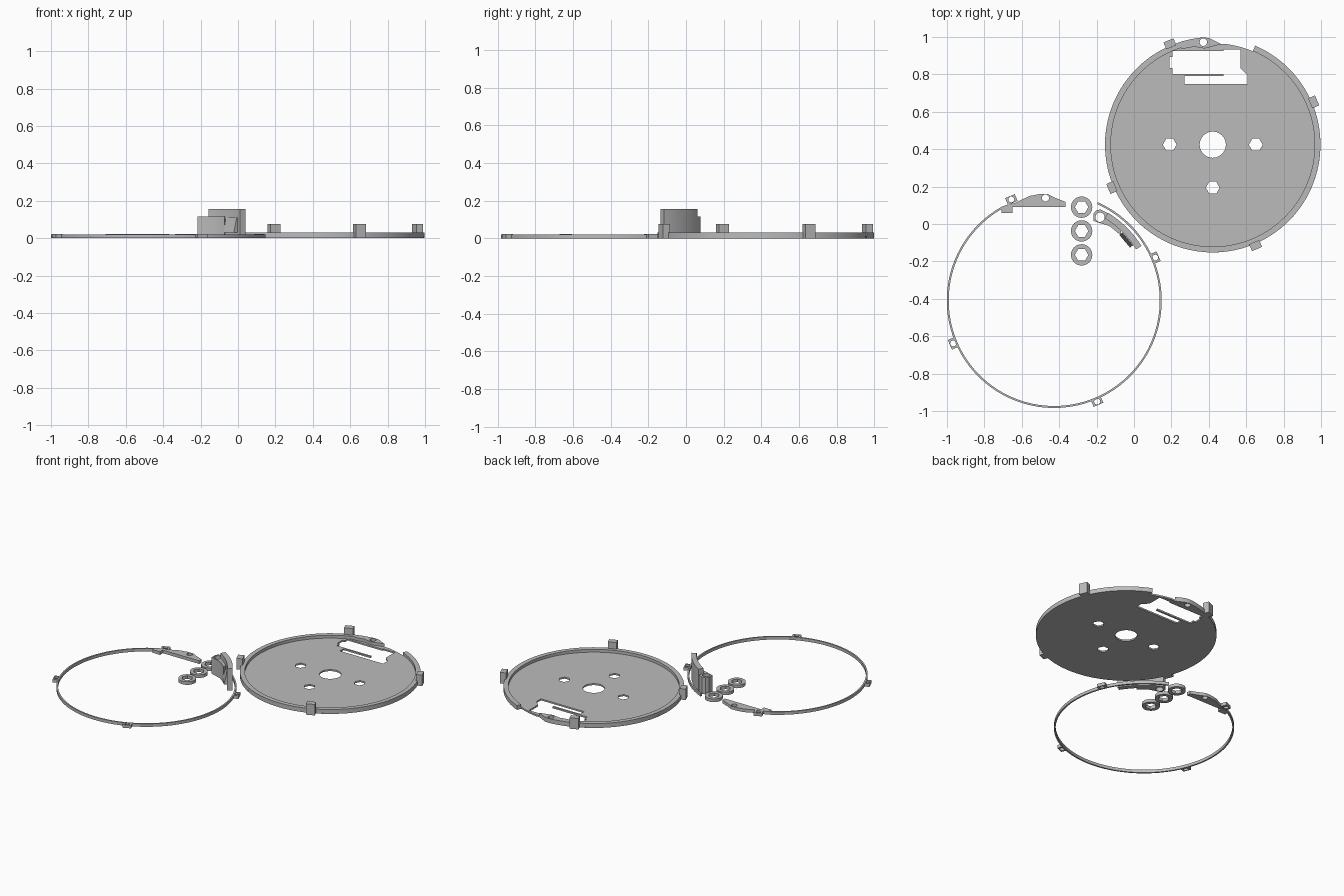
import bpy, bmesh, math

if "Cube" in bpy.data.objects:
    bpy.data.objects.remove(bpy.data.objects["Cube"])

grey = bpy.data.materials.new("plain grey")
grey.diffuse_color = (0.5, 0.5, 0.5, 1)
grey.use_nodes = True
grey.node_tree.nodes["Principled BSDF"].inputs["Base Color"].default_value = grey.diffuse_color

DISC = (0.421, 0.424)
RING = (-0.4265, -0.409)
TAB_ANGLES = [23, 113, 203, 293]


def polar(c, r, deg):
    a = math.radians(deg)
    return (c[0] + r * math.cos(a), c[1] + r * math.sin(a))


def arc(c, r, a0, a1, n):
    return [polar(c, r, a0 + (a1 - a0) * i / n) for i in range(n + 1)]


def circle(c, r, n=32):
    return [polar(c, r, 360 * i / n) for i in range(n)]


def band(c, r0, r1, a0, a1, n):
    return arc(c, r1, a0, a1, n) + arc(c, r0, a1, a0, n)


def tab(c, r0, r1, half, deg):
    a = math.radians(deg)
    u, v = (math.cos(a), math.sin(a)), (-math.sin(a), math.cos(a))
    return [(c[0] + r * u[0] + t * v[0], c[1] + r * u[1] + t * v[1])
            for r, t in ((r0, -half), (r1, -half), (r1, half), (r0, half))]


def finish(ob):
    bm = bmesh.new()
    bm.from_mesh(ob.data)
    bmesh.ops.remove_doubles(bm, verts=bm.verts, dist=1e-5)
    bmesh.ops.recalc_face_normals(bm, faces=bm.faces)
    bm.to_mesh(ob.data)
    bm.free()
    ob.data.materials.clear()
    ob.data.materials.append(grey)
    bpy.ops.object.select_all(action='DESELECT')
    ob.select_set(True)
    bpy.context.view_layer.objects.active = ob
    bpy.ops.object.shade_smooth_by_angle(angle=math.radians(25))


def plate(name, z0, z1, *loops):
    """Extrude an outline (first loop) with holes (other loops)."""
    cu = bpy.data.curves.new(name, 'CURVE')
    cu.dimensions = '2D'
    cu.fill_mode = 'BOTH'
    cu.extrude = (z1 - z0) / 2
    for loop in loops:
        s = cu.splines.new('POLY')
        s.points.add(len(loop) - 1)
        for p, (x, y) in zip(s.points, loop):
            p.co = (x, y, 0, 1)
        s.use_cyclic_u = True
    ob = bpy.data.objects.new(name, cu)
    ob.location.z = (z0 + z1) / 2
    bpy.context.collection.objects.link(ob)
    bpy.ops.object.select_all(action='DESELECT')
    ob.select_set(True)
    bpy.context.view_layer.objects.active = ob
    bpy.ops.object.convert(target='MESH')
    finish(bpy.context.view_layer.objects.active)


# --- Base disc: floor with windows and holes, recessed where the rim is open
window = [(.206, .924), (.478, .924), (.478, .933), (.569, .933), (.569, .833),
          (.606, .796), (.606, .748), (.27, .748), (.27, .79), (.478, .79),
          (.478, .803), (.206, .803), (.206, .833), (.19, .833), (.19, .892),
          (.206, .892)]
lug_tip = [(.403, .994), (.467, .962)]
lug_hole = circle((.371, .972), .02, 20)
hexes = [circle((DISC[0] + dx, DISC[1] + dy), .037, 6)
         for dx, dy in ((-.23, 0), (.23, 0), (0, -.23))]
floor = arc(DISC, .576, 95 - 360, 66.8, 110)
floor += arc(DISC, .543, 66.8, 82, 6) + lug_tip[::-1]
plate("disc_floor", 0, .011, floor, window, circle(DISC, .07, 40), lug_hole, *hexes)

# Raised rim and the screw lug at its open end
plate("disc_rim", .011, .031, band(DISC, .545, .576, 107 - 360, 66.8, 108))
lug = arc(DISC, .576, 107, 95, 5) + lug_tip + [(.377, .938), (.323, .948), (.254, .935)]
plate("disc_lug", .011, .031, lug, lug_hole)

# Upright tabs round the disc
for a in TAB_ANGLES:
    plate("disc_tab", 0, .077, tab(DISC, .566, .606, .029, a))

# --- Thin retaining ring with drilled tabs
plate("ring_band", 0, .021, band(RING, .564, .5745, 119 - 360, 66, 112))
for a in TAB_ANGLES:
    plate("ring_tab", 0, .022, tab(RING, .567, .606, .028, a),
          circle(polar(RING, .587, a), .016, 12))

# Screw arm at the ring's end
arm = [(-.708, .059), (-.708, .091), (-.686, .101), (-.638, .112), (-.558, .15),
       (-.505, .16), (-.462, .16), (-.419, .139), (-.366, .118), (-.366, .091),
       (-.649, .091), (-.649, .059)]
plate("ring_arm", 0, .022, arm, circle((-.473, .139), .019, 20))

# --- Three spacers with hexagonal holes
for y in (.09, -.037, -.165):
    plate("spacer", 0, .022, circle((-.28, y), .057, 40), circle((-.28, y), .036, 6))

# --- Tall bracket: curved wall, lower screw boss and sloped catch
plate("bracket_wall", 0, .156, band(RING, .516, .55, 32, 58.5, 14))
boss = [(-.216, .016), (-.216, .055), (-.203, .072), (-.18, .078), (-.142, .059),
        (-.105, .02), (-.067, -.03), (-.072, -.059), (-.131, -.011)]
plate("bracket_boss", 0, .117, boss, circle((-.182, .036), .025, 24))

bm = bmesh.new()
ends = []
for a in (35, 45):
    ends.append([bm.verts.new((*polar(RING, r, a), z))
                 for r, z in ((.517, .03), (.494, .03), (.512, .112), (.517, .112))])
bm.faces.new(ends[0])
bm.faces.new(ends[1][::-1])
for i in range(4):
    j = (i + 1) % 4
    bm.faces.new((ends[0][i], ends[1][i], ends[1][j], ends[0][j]))
me = bpy.data.meshes.new("bracket_catch")
bm.to_mesh(me)
bm.free()
catch = bpy.data.objects.new("bracket_catch", me)
bpy.context.collection.objects.link(catch)
finish(catch)
